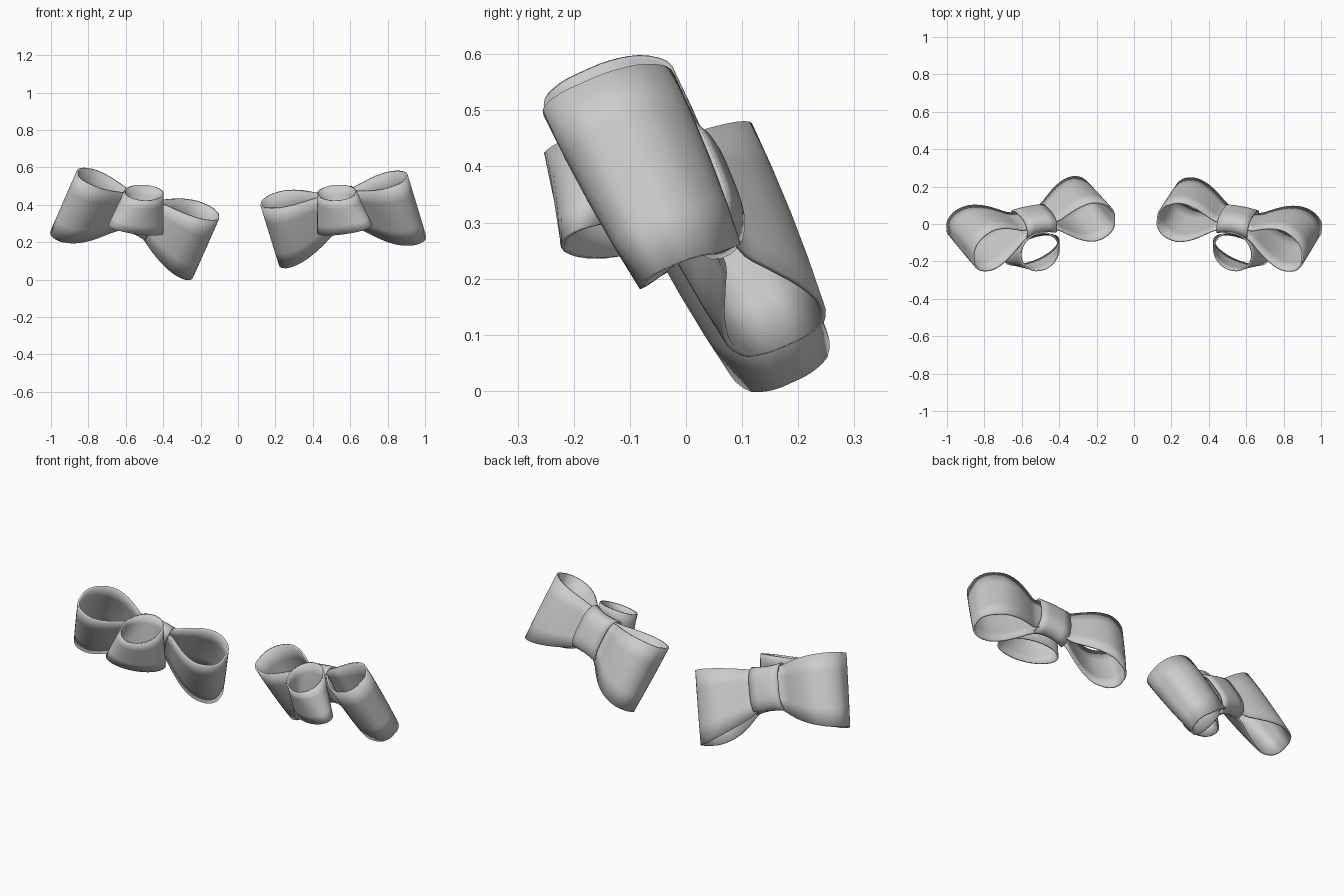
import bpy, bmesh, math
from mathutils import Vector

if "Cube" in bpy.data.objects:
    bpy.data.objects.remove(bpy.data.objects["Cube"])


def spline(pts, steps=4):
    """Closed Catmull-Rom through the given points."""
    pts = [Vector(p) for p in pts]
    out, n = [], len(pts)
    for i in range(n):
        a, b, c, d = (pts[(i + k) % n] for k in (-1, 0, 1, 2))
        for s in range(steps):
            t = s / steps
            out.append(0.5 * (2 * b + (c - a) * t + (2 * a - 5 * b + 4 * c - d) * t * t
                              + (3 * b - a - 3 * c + d) * t ** 3))
    return out


def band(name, rows, thick):
    """Closed ribbon skinned through rows of matching points."""
    bm = bmesh.new()
    vr = [[bm.verts.new(p) for p in r] for r in rows]
    n = len(rows[0])
    for a, b in zip(vr, vr[1:]):
        for i in range(n):
            j = (i + 1) % n
            bm.faces.new((a[i], a[j], b[j], b[i]))
    bmesh.ops.recalc_face_normals(bm, faces=bm.faces)
    me = bpy.data.meshes.new(name)
    bm.to_mesh(me)
    bm.free()
    ob = bpy.data.objects.new(name, me)
    bpy.context.collection.objects.link(ob)
    m = ob.modifiers.new("thickness", 'SOLIDIFY')
    m.thickness, m.offset = thick, 0
    bpy.ops.object.select_all(action='DESELECT')
    ob.select_set(True)
    bpy.context.view_layer.objects.active = ob
    bpy.ops.object.shade_smooth_by_angle(angle=math.radians(40))
    return ob


# half thickness of a ribbon loop along its length
HALF = [(.10, .028), (.15, .058), (.22, .096), (.295, .112), (.365, .088), (.4, .045)]


def build_bow(side, centre, out, up, flare):
    c, u, w = Vector(centre), Vector(out).normalized(), Vector(up)
    w = (w - u * w.dot(u)).normalized()
    n = u.cross(w)
    if n.y < 0:
        n = -n

    def place(a, b, h):
        return c + u * a + n * b + w * h

    # the two ribbon loops, pinched at the knot, flaring downward and backward
    prof = ([(.03, .016)] + HALF + [(.405, 0)]
            + [(a, -h) for a, h in reversed(HALF)] + [(.03, -.016)])
    prof = spline(prof, 3)
    for label, sign, sweep in (("outer", 1, -.2), ("inner", -1, -.04)):
        rows = []
        for k in range(5):
            t = k / 4
            slim = 1 - .2 * t * t
            row = []
            for p in prof:
                f = min(max((p.x - .04) / .32, 0), 1)
                f = f * (1.6 - .6 * f)
                top, bot = .1 + .042 * f, -.095 - flare * f
                lean = sweep * p.x + .02 * t * f
                row.append(place(sign * p.x, p.y * slim + lean, top + (bot - top) * t))
            rows.append(row)
        band(f"{side}_{label}_loop", rows, .01)

    # knot band wrapped round the middle
    section = spline([(.06, .0), (.055, .07), (.025, .113), (-.02, .113),
                      (-.04, .07), (-.04, 0), (-.04, -.07), (-.02, -.113),
                      (.025, -.113), (.055, -.07)], 3)
    rows = []
    for k in range(5):
        t = k / 2 - 1
        s = .94 + .08 * t * t
        rows.append([place(.085 * t, p.x * s - .012 * t * t, p.y * s) for p in section])
    band(f"{side}_knot", rows, .01)


def build_ring(side, mirror, dx):
    # flared holder ring in front of the knot, its wide end twisted toward the outer loop
    rows = []
    for k in range(5):
        t = k / 4
        row = []
        for i in range(28):
            a = math.tau * i / 28
            ca, sa = math.cos(a), math.sin(a)
            top = Vector((-.503 + .102 * ca, -.148 + .016 * ca + .1 * sa,
                          .465 - .005 * ca + .042 * sa))
            low = Vector((-.547 + .145 * ca, -.138 + .05 * ca + .065 * sa,
                          .268 - .02 * ca + .024 * sa))
            p = top.lerp(low, t)
            row.append(Vector((mirror * p.x + dx, p.y, p.z)))
        rows.append(row)
    band(f"{side}_holder_ring", rows, .008)


build_bow("left", (-.535, .02, .353), (-.93, -.186, .316), (.349, -.374, .86), .15)
build_bow("right", (.555, .018, .372), (.963, -.186, .205), (-.235, -.373, .894), .138)
build_ring("left", 1, 0)
build_ring("right", -1, .025)
